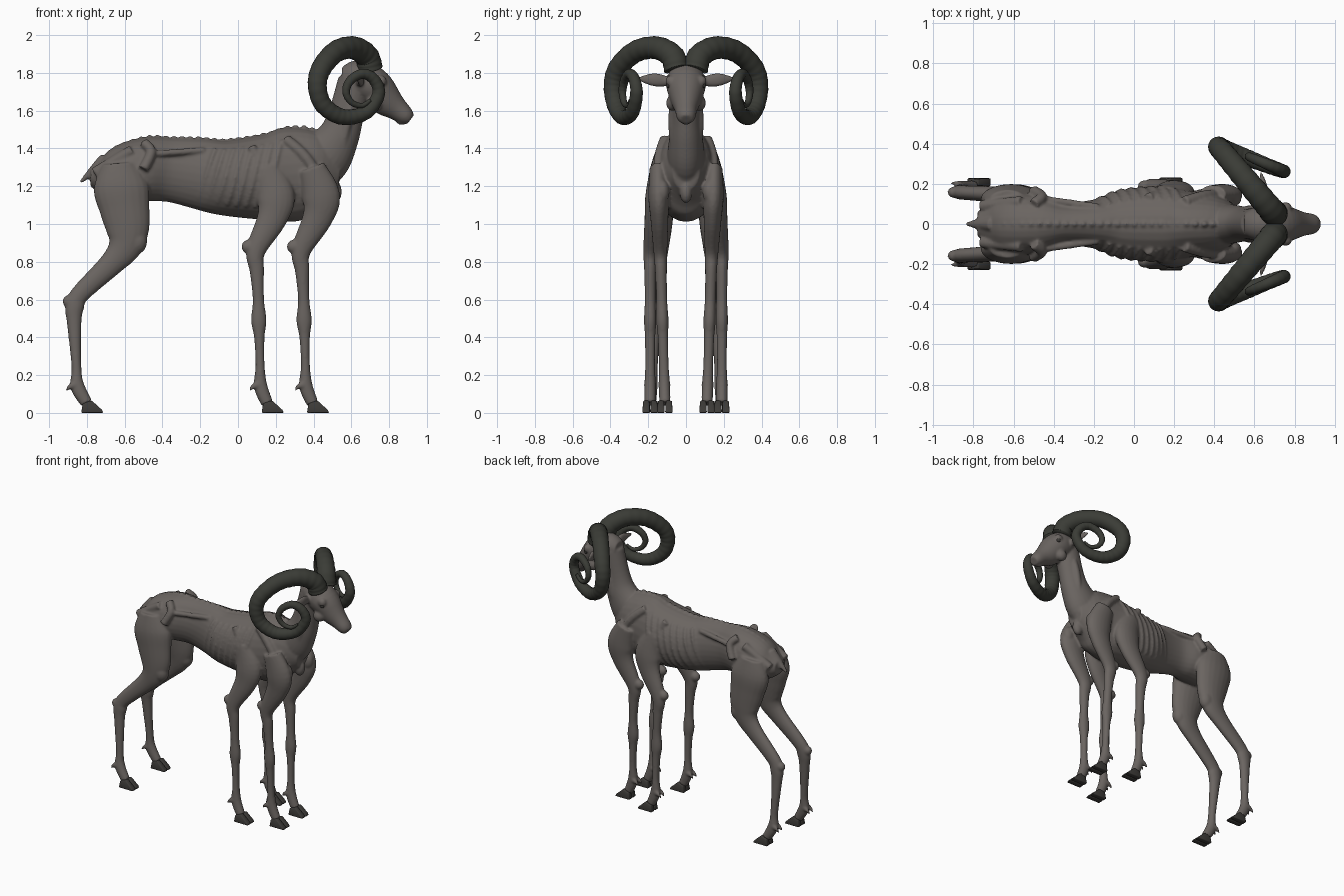
import bpy, bmesh, math
from mathutils import Vector, Matrix

if "Cube" in bpy.data.objects:
    bpy.data.objects.remove(bpy.data.objects["Cube"])


def material(name, *rgb):
    m = bpy.data.materials.new(name)
    m.diffuse_color = (*rgb, 1)
    m.use_nodes = True
    m.node_tree.nodes["Principled BSDF"].inputs["Base Color"].default_value = m.diffuse_color
    return m


SKIN = material("grey_brown_skin", .145, .129, .119)
HORN = material("dark_horn", .043, .045, .037)
HOOF = material("dark_hoof", .047, .044, .04)


def spline(pts, steps):
    """Catmull-Rom through rows of numbers."""
    out, n = [], len(pts)
    for i in range(n - 1):
        p0, p1, p2, p3 = pts[max(i - 1, 0)], pts[i], pts[i + 1], pts[min(i + 2, n - 1)]
        for k in range(steps):
            t = k / steps
            out.append([b + ((c - a) * t + (2 * a - 5 * b + 4 * c - d) * t * t
                             + (3 * b - a - 3 * c + d) * t ** 3) / 2
                        for a, b, c, d in zip(p0, p1, p2, p3)])
    out.append(list(pts[-1]))
    return out


def loft(bm, pts, ref=(0, 1, 0), seg=20, steps=5, ridge=0):
    """Tube through (x, y, z, half depth, half width along ref)."""
    rows = spline(pts, steps)
    rings = []
    for i, r in enumerate(rows):
        c = Vector(r[:3])
        t = (Vector(rows[min(i + 1, len(rows) - 1)][:3]) - Vector(rows[max(i - 1, 0)][:3])).normalized()
        side = Vector(ref)
        side = (side - t * side.dot(t)).normalized()
        up = t.cross(side)
        k = 1 + ridge * math.sin(i * math.pi / 2)
        rings.append([bm.verts.new(c + up * r[3] * k * math.cos(a) + side * r[4] * k * math.sin(a))
                      for a in (math.tau * j / seg for j in range(seg))])
    for a, b in zip(rings, rings[1:]):
        for j in range(seg):
            bm.faces.new((a[j], a[(j + 1) % seg], b[(j + 1) % seg], b[j]))
    bm.faces.new(rings[0][::-1])
    bm.faces.new(rings[-1])


def middle_loft(bm, pts):
    """Tube on the centre plane through (x, z, half height, half width)."""
    loft(bm, [(x, 0, z, h, w) for x, z, h, w in pts], seg=28)


def pair(bm, pts, **kw):
    for s in (1, -1):
        loft(bm, [(p[0], p[1] * s, *p[2:]) for p in pts], **kw)


def tube(bm, pts, r, **kw):
    pair(bm, [(*p, r, r) for p in pts], seg=10, **kw)


def blob(bm, x, y, z, r, tall=1):
    for s in ((1, -1) if y else (1,)):
        m = Matrix.Translation((x, y * s, z)) @ Matrix.Diagonal((r, r * .85, r * tall, 1))
        bmesh.ops.create_uvsphere(bm, u_segments=16, v_segments=10, radius=1, matrix=m)


def finish(bm, name, mat):
    bmesh.ops.recalc_face_normals(bm, faces=bm.faces)
    me = bpy.data.meshes.new(name)
    bm.to_mesh(me)
    bm.free()
    me.materials.append(mat)
    ob = bpy.data.objects.new(name, me)
    bpy.context.collection.objects.link(ob)
    bpy.context.view_layer.objects.active = ob
    for p in me.polygons:
        p.use_smooth = True
    return ob


bm = bmesh.new()

# Torso
TORSO = [(-.78, 1.25, .05, .06), (-.7, 1.25, .11, .12), (-.6, 1.27, .155, .15), (-.47, 1.29, .17, .145),
         (-.35, 1.285, .17, .108), (-.2, 1.265, .188, .122), (-.06, 1.243, .2, .17), (.15, 1.247, .228, .186),
         (.28, 1.262, .25, .165), (.42, 1.28, .21, .14), (.54, 1.27, .09, .07)]
middle_loft(bm, TORSO)
rows = spline(TORSO, 12)


def section(x):
    return min(rows, key=lambda r: abs(r[0] - x))


# Ribs lying on the torso surface
for i in range(8):
    pts = []
    for k in range(9):
        a = math.radians(40 + 12 * k)
        x = -.12 + i * .05 - .011 * k
        _, zc, h, w = section(x)
        pts.append((x, (w - .004) * math.sin(a), zc + (h - .004) * math.cos(a)))
    tube(bm, pts, .012, ref=(1, 0, 0), steps=2)

# Backbone knobs
for i in range(25):
    x = -.64 + i * .043
    _, zc, h, w = section(x)
    blob(bm, x, 0, zc + h - .006, .019)

# Pelvis and loin ridges, shoulder blades
tube(bm, [(-.5, .1, 1.43), (-.46, .135, 1.38), (-.5, .165, 1.29)], .028)
tube(bm, [(-.46, .125, 1.37), (-.18, .085, 1.39)], .018)
tube(bm, [(-.76, .09, 1.27), (-.56, .11, 1.39)], .03)
tube(bm, [(.25, .11, 1.45), (.36, .14, 1.35), (.46, .145, 1.19)], .03)
tube(bm, [(.07, .13, 1.41), (.22, .18, 1.12)], .025)
blob(bm, .49, .125, 1.17, .045, 1.4)
blob(bm, .51, 0, 1.17, .04, 1.5)

# Neck
middle_loft(bm, [(.36, 1.28, .15, .1), (.46, 1.36, .145, .1), (.53, 1.46, .112, .088),
                 (.57, 1.57, .095, .078), (.62, 1.76, .09, .085)])
tube(bm, [(.6, .06, 1.64), (.575, .07, 1.52), (.52, .04, 1.26)], .025)

# Head
middle_loft(bm, [(.55, 1.78, .05, .055), (.62, 1.775, .095, .09), (.71, 1.735, .1, .105),
                 (.78, 1.66, .088, .082), (.84, 1.61, .063, .06), (.89, 1.57, .047, .05),
                 (.913, 1.552, .03, .034)])
blob(bm, .755, .082, 1.755, .032)     # brow
blob(bm, .72, .07, 1.64, .042)        # cheek
blob(bm, .9, .025, 1.58, .021)        # nostril wing
blob(bm, .865, 0, 1.545, .028, .75)   # chin
pair(bm, [(.64, .07, 1.75, .02, .02), (.65, .17, 1.764, .036, .018), (.63, .26, 1.768, .006, .006)],
     ref=(1, 0, 0))                   # ears

# Tail
middle_loft(bm, [(-.7, 1.34, .04, .04), (-.77, 1.28, .024, .027), (-.835, 1.22, .007, .01)])

# Legs as (x, z, half depth); width and stance follow rules
HIND = [(-.63, 1.32, .09), (-.62, 1.2, .145), (-.6, 1.08, .133), (-.585, .97, .115), (-.6, .88, .09),
        (-.67, .79, .065), (-.835, .63, .05), (-.865, .56, .05), (-.867, .47, .038),
        (-.855, .24, .026), (-.85, .14, .038), (-.8, .05, .032)]
FORE = [(.15, 1.3, .07), (.2, 1.15, .1), (.18, 1.03, .08), (.095, .86, .052), (.1, .75, .038),
        (.108, .6, .03), (.11, .49, .041), (.113, .4, .028), (.117, .25, .024), (.12, .14, .036),
        (.155, .05, .032)]
LEGS = {}
for name, path, shift, stance in (
        ("hind", HIND, 0, lambda z: .19 - .055 * z),
        ("middle", FORE, 0, lambda z: .19 - .1 * max(z - .85, 0)),
        ("front", FORE, .24, lambda z: .11 + .03 * z)):
    leg = [(x + shift, stance(z), z, a, .017 + .38 * a) for x, z, a in path]
    LEGS[name] = leg
    pair(bm, leg)
    x, y, z = leg[-2][:3]
    for d in (-.02, .02):             # dew claws
        pair(bm, [(x - .01, y + d, z + .01, .018, .014), (x - .04, y + d, z, .014, .012),
                  (x - .06, y + d, z - .025, .005, .005)], seg=8)
    if shift or name == "middle":     # elbows
        blob(bm, .055 + shift, stance(.88), .88, .037)
blob(bm, -.535, .143, .91, .055, 1.25)   # stifles
blob(bm, -.895, .158, .59, .034)         # hocks

body = finish(bm, "body", SKIN)
rm = body.modifiers.new("merge", 'REMESH')
rm.mode = 'VOXEL'
rm.voxel_size = .008
rm.use_smooth_shade = True
sm = body.modifiers.new("soften", 'SMOOTH')
sm.iterations = 4
for n in ("merge", "soften"):
    bpy.ops.object.modifier_apply(modifier=n)

# Cloven hooves
PROFILE = [(-.05, 0), (.068, 0), (.06, .016), (.005, .066), (-.042, .05)]
for name, leg in LEGS.items():
    bm = bmesh.new()
    for s in (1, -1):
        for d in (-.021, .021):
            cx, cy = leg[-1][0] + .02, leg[-1][1] * s + d
            a, b = [[bm.verts.new((cx + x, cy + e * (.02 - .06 * z), z)) for x, z in PROFILE] for e in (-1, 1)]
            bm.faces.new(a)
            bm.faces.new(b[::-1])
            for j in range(len(a)):
                bm.faces.new((a[j - 1], a[j], b[j], b[j - 1]))
    ob = finish(bm, name + "_hooves", HOOF)
    bv = ob.modifiers.new("round", 'BEVEL')
    bv.width = .006
    bv.segments = 2
    bpy.ops.object.modifier_apply(modifier="round")

# Spiral horns with growth rings: sweep out from the skull, then coil in a slanted plane
COIL = [(.7, 1.82), (.68, 1.89), (.61, 1.933), (.52, 1.913), (.445, 1.83), (.42, 1.74), (.445, 1.64),
        (.52, 1.578), (.6, 1.566), (.69, 1.6), (.745, 1.69), (.72, 1.765), (.66, 1.795), (.595, 1.76),
        (.572, 1.7), (.6, 1.645), (.655, 1.627), (.7, 1.655)]
path = []
for i, (x, z) in enumerate(COIL):
    y = .05 + 1.2 * (.7 - x) if i < 5 else .385 - .385 * (x - .42) + .002 * max(i - 9, 0)
    r = .067 * (1 - .05 * i)
    path.append((x, y, z, r, r))
for side, s in (("left", 1), ("right", -1)):
    bm = bmesh.new()
    loft(bm, [(x, y * s, z, r, q) for x, y, z, r, q in path], steps=10, ridge=.018)
    finish(bm, side + "_horn", HORN)

# Eyes
bm = bmesh.new()
blob(bm, .762, .092, 1.735, .016)
finish(bm, "eyes", HOOF)
